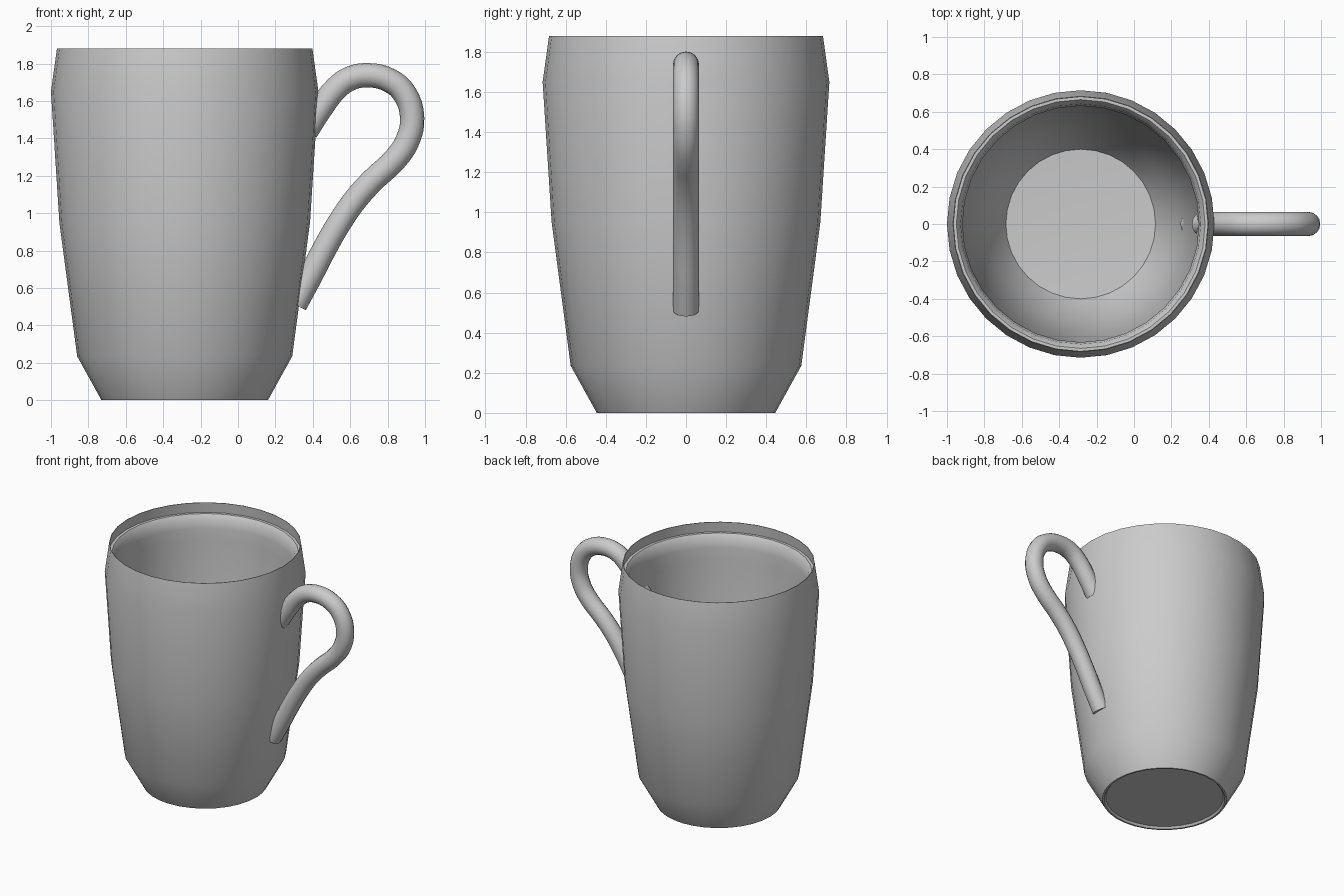
import bpy, bmesh
from math import sin, cos, pi, radians

if "Cube" in bpy.data.objects:
    bpy.data.objects.remove(bpy.data.objects["Cube"])

CX = -0.285   # axis of the cup
SEG = 32


def smooth(obj, angle):
    bpy.ops.object.select_all(action='DESELECT')
    obj.select_set(True)
    bpy.context.view_layer.objects.active = obj
    bpy.ops.object.shade_smooth_by_angle(angle=radians(angle))


def lathe(name, profile, cx):
    """Revolve (radius, z) points; radius 0 becomes a pole."""
    bm = bmesh.new()
    rings = []
    for r, z in profile:
        n = SEG if r > 0 else 1
        rings.append([bm.verts.new((cx + r * cos(2 * pi * i / SEG),
                                    r * sin(2 * pi * i / SEG), z)) for i in range(n)])
    for a, b in zip(rings, rings[1:]):
        for i in range(SEG):
            j = (i + 1) % SEG
            quad = [a[i % len(a)], a[j % len(a)], b[j % len(b)], b[i % len(b)]]
            bm.faces.new(list(dict.fromkeys(quad)))
    bmesh.ops.recalc_face_normals(bm, faces=bm.faces)
    mesh = bpy.data.meshes.new(name)
    bm.to_mesh(mesh)
    bm.free()
    obj = bpy.data.objects.new(name, mesh)
    bpy.context.collection.objects.link(obj)
    return obj


# Cup: foot, outer wall, thin lip, rounded inner shoulder, inner wall and floor
cup = lathe("cup", [
    (0, 0.015), (0.42, 0.015), (0.432, 0.0), (0.445, 0.0),
    (0.575, 0.235), (0.67, 0.95), (0.715, 1.65), (0.683, 1.88),
    (0.679, 1.88), (0.686, 1.80), (0.665, 1.80), (0.642, 1.77), (0.632, 1.70),
    (0.632, 1.60), (0.60, 0.95), (0.51, 0.27), (0.40, 0.09), (0, 0.07)], CX)
smooth(cup, 40)

# Handle: round tube along a curved path
path = [(.365, 1.44), (.44, 1.557), (.525, 1.667), (.60, 1.72), (.70, 1.737),
        (.81, 1.71), (.89, 1.64), (.931, 1.51), (.905, 1.385), (.84, 1.288),
        (.72, 1.175), (.63, 1.075), (.54, .945), (.46, .805), (.38, .65), (.305, .512)]
curve = bpy.data.curves.new("handle", 'CURVE')
curve.dimensions = '3D'
curve.bevel_depth = 0.065
curve.bevel_resolution = 6
curve.resolution_u = 4
curve.use_fill_caps = True
spline = curve.splines.new('BEZIER')
spline.bezier_points.add(len(path) - 1)
for p, (x, z) in zip(spline.bezier_points, path):
    p.co = (x, 0, z)
    p.handle_left_type = p.handle_right_type = 'AUTO'
handle = bpy.data.objects.new("handle", curve)
bpy.context.collection.objects.link(handle)
handle.select_set(True)
bpy.ops.object.select_all(action='DESELECT')
handle.select_set(True)
bpy.context.view_layer.objects.active = handle
bpy.ops.object.convert(target='MESH')
smooth(bpy.context.view_layer.objects.active, 40)
